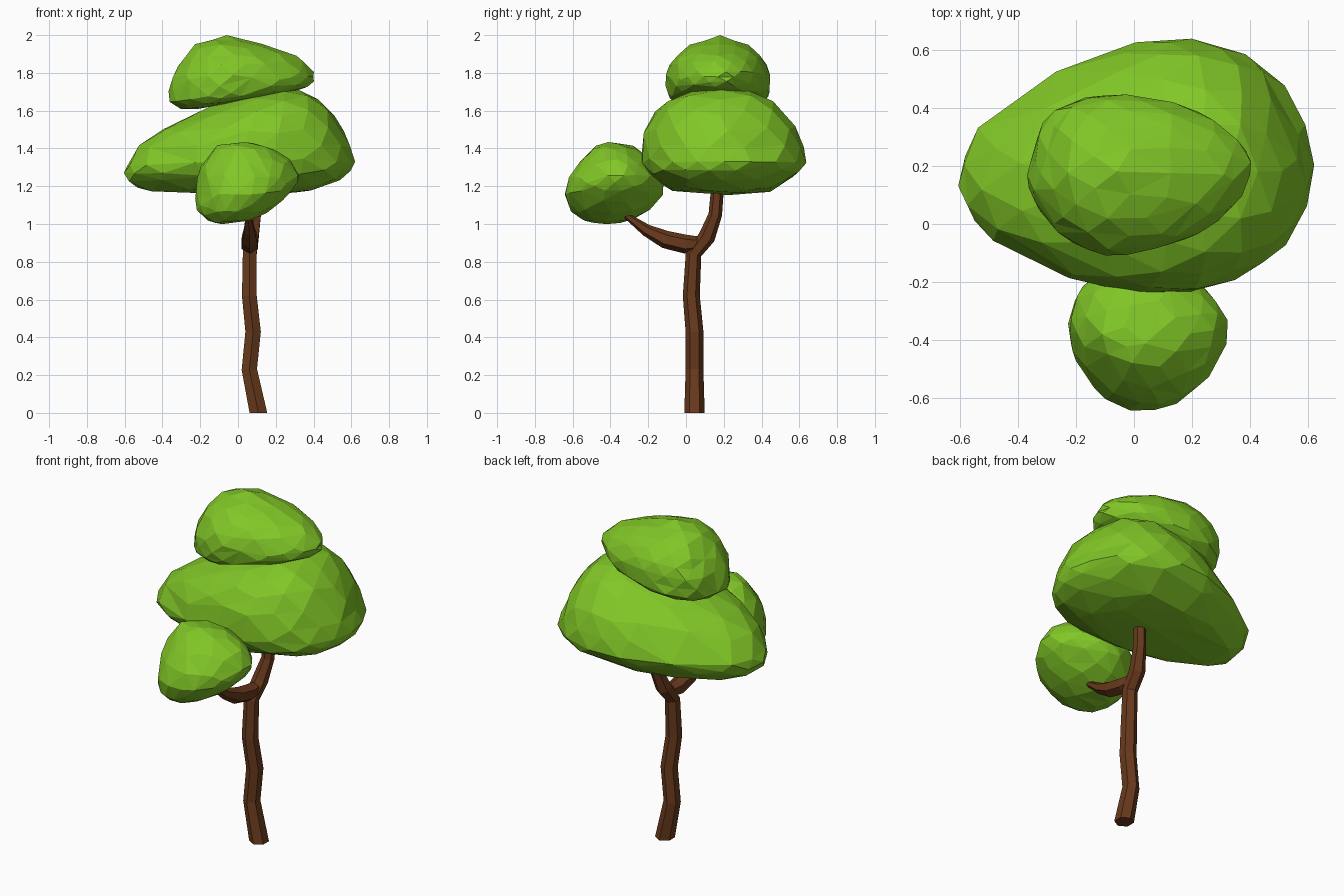
import bpy, bmesh, math, random
from mathutils import Vector

if "Cube" in bpy.data.objects:
    bpy.data.objects.remove(bpy.data.objects["Cube"])

random.seed(4)


def material(name, rgb):
    m = bpy.data.materials.new(name)
    m.diffuse_color = (*rgb, 1)
    m.use_nodes = True
    m.node_tree.nodes["Principled BSDF"].inputs["Base Color"].default_value = m.diffuse_color
    return m


BARK = material("bark", (0.14, 0.042, 0.012))
LEAF = material("leaf", (0.22, 0.57, 0.02))


def add_object(name, bm, mat):
    bmesh.ops.recalc_face_normals(bm, faces=bm.faces)
    me = bpy.data.meshes.new(name)
    bm.to_mesh(me)
    bm.free()
    me.materials.append(mat)
    ob = bpy.data.objects.new(name, me)
    bpy.context.collection.objects.link(ob)
    return ob


def limb(name, path, sides=6):
    """Faceted tube through (x, y, z, radius) points."""
    bm = bmesh.new()
    pts = [Vector(p[:3]) for p in path]
    rings = []
    for i, p in enumerate(pts):
        t = (pts[min(i + 1, len(pts) - 1)] - pts[max(i - 1, 0)]).normalized()
        if p.z == 0:
            t = Vector((0, 0, 1))
        u = Vector((1, 0, 0))
        u = (u - t * u.dot(t)).normalized()
        v = t.cross(u)
        ring = []
        for k in range(sides):
            a = math.tau * (k + 0.5) / sides
            ring.append(bm.verts.new(p + (u * math.cos(a) + v * math.sin(a)) * path[i][3]))
        rings.append(ring)
    for a, b in zip(rings, rings[1:]):
        for k in range(sides):
            j = (k + 1) % sides
            bm.faces.new((a[k], a[j], b[j], b[k]))
    bm.faces.new(rings[0][::-1])
    bm.faces.new(rings[-1])
    return add_object(name, bm, BARK)


def foliage(name, outline, rows):
    """Icosphere moulded to a plan outline and to section rows
    (x_left, z_left, x_right, z_right, y_front, y_back), bottom to top."""
    xs, ys = zip(*outline)
    cx, cy = (min(xs) + max(xs)) / 2, (min(ys) + max(ys)) / 2
    hx, hy = (max(xs) - min(xs)) / 2, (max(ys) - min(ys)) / 2
    polar = sorted((math.atan2((y - cy) / hy, (x - cx) / hx),
                    math.hypot((x - cx) / hx, (y - cy) / hy)) for x, y in outline)
    polar = ([(polar[-1][0] - math.tau, polar[-1][1])] + polar
             + [(polar[0][0] + math.tau, polar[0][1])])

    def radius(a):
        for (a0, r0), (a1, r1) in zip(polar, polar[1:]):
            if a0 <= a <= a1:
                return r0 + (r1 - r0) * (a - a0) / max(a1 - a0, 1e-6)
        return 1

    bm = bmesh.new()
    bmesh.ops.create_icosphere(bm, subdivisions=3, radius=1)
    for v in bm.verts:
        s = (1 - math.acos(max(-1, min(1, v.co.z))) / math.pi) * (len(rows) - 1)
        i = min(int(s), len(rows) - 2)
        f = s - i
        x0, z0, x1, z1, y0, y1 = (p + (q - p) * f for p, q in zip(rows[i], rows[i + 1]))
        a = math.atan2(v.co.y, v.co.x)
        r = radius(a) * random.uniform(0.98, 1.02)
        fx, fy = (1 + r * math.cos(a)) / 2, (1 + r * math.sin(a)) / 2
        v.co = (x0 + (x1 - x0) * fx, y0 + (y1 - y0) * fy, z0 + (z1 - z0) * fx)
    ob = add_object(name, bm, LEAF)
    dec = ob.modifiers.new("facets", 'DECIMATE')
    dec.ratio = 0.65


# trunk bending into the main upright branch
limb("trunk", [(.108, .045, 0, .054), (.06, .045, .23, .047), (.08, .045, .43, .047),
               (.06, .028, .62, .045), (.062, .04, .84, .042), (.07, .11, .93, .045),
               (.09, .155, 1.05, .036), (.1, .172, 1.25, .033)])

# side branch reaching forward
limb("side_branch", [(.062, .06, .895, .04), (.062, .0, .893, .05), (.062, -.11, .918, .047),
                     (.06, -.21, .967, .032), (.055, -.31, 1.04, .017),
                     (.05, -.36, 1.1, .012)])

# large middle crown
foliage("middle_crown",
        [(-.615, .11), (-.57, .29), (-.36, .47), (-.22, .545), (.14, .65), (.33, .625),
         (.45, .55), (.55, .4), (.615, .27), (.6, .06), (.51, -.1), (.28, -.21),
         (.08, -.24), (-.21, -.19), (-.36, -.12), (-.56, .01)],
        [(0, 1.155, 0, 1.155, .22, .22), (-.3, 1.165, .25, 1.16, .02, .4),
         (-.52, 1.18, .42, 1.185, -.09, .47), (-.61, 1.25, .6, 1.265, -.21, .59),
         (-.6, 1.31, .61, 1.33, -.24, .645), (-.48, 1.46, .575, 1.45, -.24, .62),
         (-.25, 1.58, .49, 1.6, -.17, .53), (0, 1.67, .38, 1.7, -.06, .42),
         (.22, 1.725, .22, 1.725, .2, .2)])

# top crown, leaning
foliage("top_crown",
        [(-.36, .13), (-.345, .27), (-.27, .4), (-.18, .44), (-.07, .45), (.16, .41),
         (.34, .31), (.415, .21), (.38, .11), (.24, -.02), (.07, -.08), (-.08, -.11),
         (-.2, -.075), (-.3, .01)],
        [(0, 1.65, 0, 1.65, .17, .17), (-.2, 1.61, .2, 1.69, .03, .32),
         (-.31, 1.61, .36, 1.715, -.07, .41), (-.36, 1.65, .405, 1.76, -.105, .44),
         (-.35, 1.76, .41, 1.8, -.11, .45), (-.3, 1.86, .33, 1.885, -.08, .42),
         (-.22, 1.955, .16, 1.945, .02, .33), (-.06, 2, -.06, 2, .18, .18)])

# small front crown on the side branch
foliage("front_crown",
        [(-.215, -.43), (-.215, -.29), (-.16, -.2), (-.05, -.13), (.08, -.115), (.22, -.2),
         (.325, -.34), (.29, -.49), (.19, -.605), (.08, -.645), (-.09, -.6), (-.17, -.51)],
        [(-.06, 1, -.06, 1, -.42, -.42), (-.14, 1.005, .07, 1.02, -.54, -.3),
         (-.21, 1.065, .2, 1.085, -.62, -.19), (-.215, 1.14, .3, 1.19, -.645, -.12),
         (-.21, 1.23, .325, 1.25, -.625, -.115), (-.17, 1.34, .28, 1.34, -.55, -.18),
         (-.1, 1.42, .17, 1.41, -.48, -.28), (.03, 1.435, .03, 1.435, -.4, -.4)])
